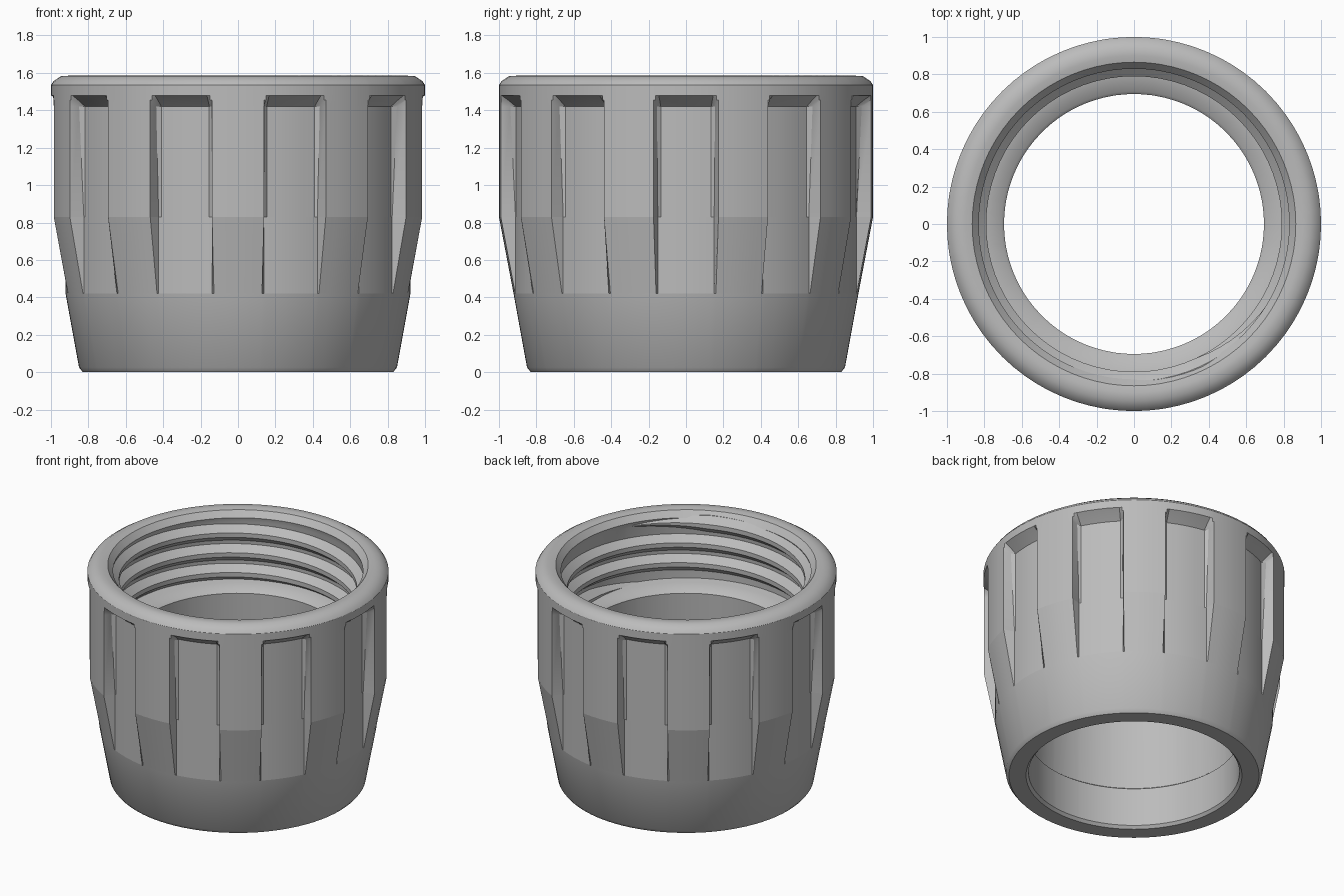
import bpy
import bmesh
from math import sin, cos, radians

cube = bpy.data.objects.get("Cube")
if cube:
    bpy.data.objects.remove(cube)

grey = bpy.data.materials.new("plain grey")
grey.use_nodes = True
colour = (0.5, 0.5, 0.5, 1)
grey.diffuse_color = colour
grey.node_tree.nodes["Principled BSDF"].inputs["Base Color"].default_value = colour


def polar(r, angle, z):
    a = radians(angle)
    return (r * cos(a), r * sin(a), z)


def skin(name, rings, closed, creases=()):
    """Join equal rings of points into one smooth surface, sharp at crease heights."""
    bm = bmesh.new()
    loops = [[bm.verts.new(p) for p in ring] for ring in rings]
    n = len(loops[0])
    for i in range(len(loops) if closed else len(loops) - 1):
        a, b = loops[i], loops[(i + 1) % len(loops)]
        for j in range(n):
            k = (j + 1) % n
            bm.faces.new((a[j], a[k], b[k], b[j]))
    if not closed:
        bm.faces.new(loops[0])
        bm.faces.new(loops[-1])
    bmesh.ops.recalc_face_normals(bm, faces=bm.faces[:])
    mesh = bpy.data.meshes.new(name)
    bm.to_mesh(mesh)
    bm.free()
    mesh.materials.append(grey)
    obj = bpy.data.objects.new(name, mesh)
    bpy.context.collection.objects.link(obj)
    bpy.ops.object.select_all(action="DESELECT")
    obj.select_set(True)
    bpy.context.view_layer.objects.active = obj
    bpy.ops.object.shade_smooth_by_angle(angle=radians(32))
    for edge in mesh.edges:
        heights = [mesh.vertices[v].co.z for v in edge.vertices]
        if any(all(abs(h - c) < 0.001 for h in heights) for c in creases):
            edge.use_edge_sharp = True


# Collar body: a closed wall section, turned, with ten grip recesses
FLOOR = 0.922
GRIPS = 10
section = [
    (0.83, 0), (0.85, 0.025), (FLOOR, 0.42), (1, 0.83), (1, 1.42),
    (1, 1.455), (1, 1.48), (1, 1.535), (0.985, 1.557), (0.945, 1.583),
    (0.9, 1.585), (0.865, 1.578), (0.83, 1.535), (0.84, 1.5), (0.84, 1.09),
    (0.79, 1.08), (0.71, 1.06), (0.695, 1.045), (0.712, 0.31), (0.7, 0.3),
    (0.7, 0.02), (0.717, 0),
]
offsets = [-18, -14, -10, -9.4, -8.4, -4.2, 0, 4.2, 8.4, 9.4, 10, 14]


def grip_radius(r, z, off):
    """Recess floor, with a sloped top and rounded upper corners."""
    if abs(off) >= 10 or z < 0.42 or z > 1.47 or r <= FLOOR:
        return r
    if z > 1.45:
        return 1 if abs(off) > 9 else 0.965
    return 0.95 if z > 1.4 and abs(off) > 9 else FLOOR


rings = [[polar(grip_radius(r, z, off), grip * 360 / GRIPS + off, z) for r, z in section]
         for grip in range(GRIPS) for off in offsets]
skin("collar_body", rings, True, (0.42, 0.83))

# Internal screw thread: a ridge following a helix, fading out at both ends
PITCH = 0.145
STEP = 5
start, end = -760, 330
rings = []
for angle in range(start, end + 1, STEP):
    z = 1.43 + PITCH * (angle - 135) / 360
    fade = min(1, (angle - start + STEP) / 40, (end + STEP - angle) / 40)
    crest = 0.84 - 0.05 * fade
    rings.append([polar(r, angle, z + dz * fade) for r, dz in
                  ((0.85, -0.06), (0.84, -0.06), (crest, -0.016),
                   (crest, 0.016), (0.84, 0.06), (0.85, 0.06))])
skin("screw_thread", rings, False)
